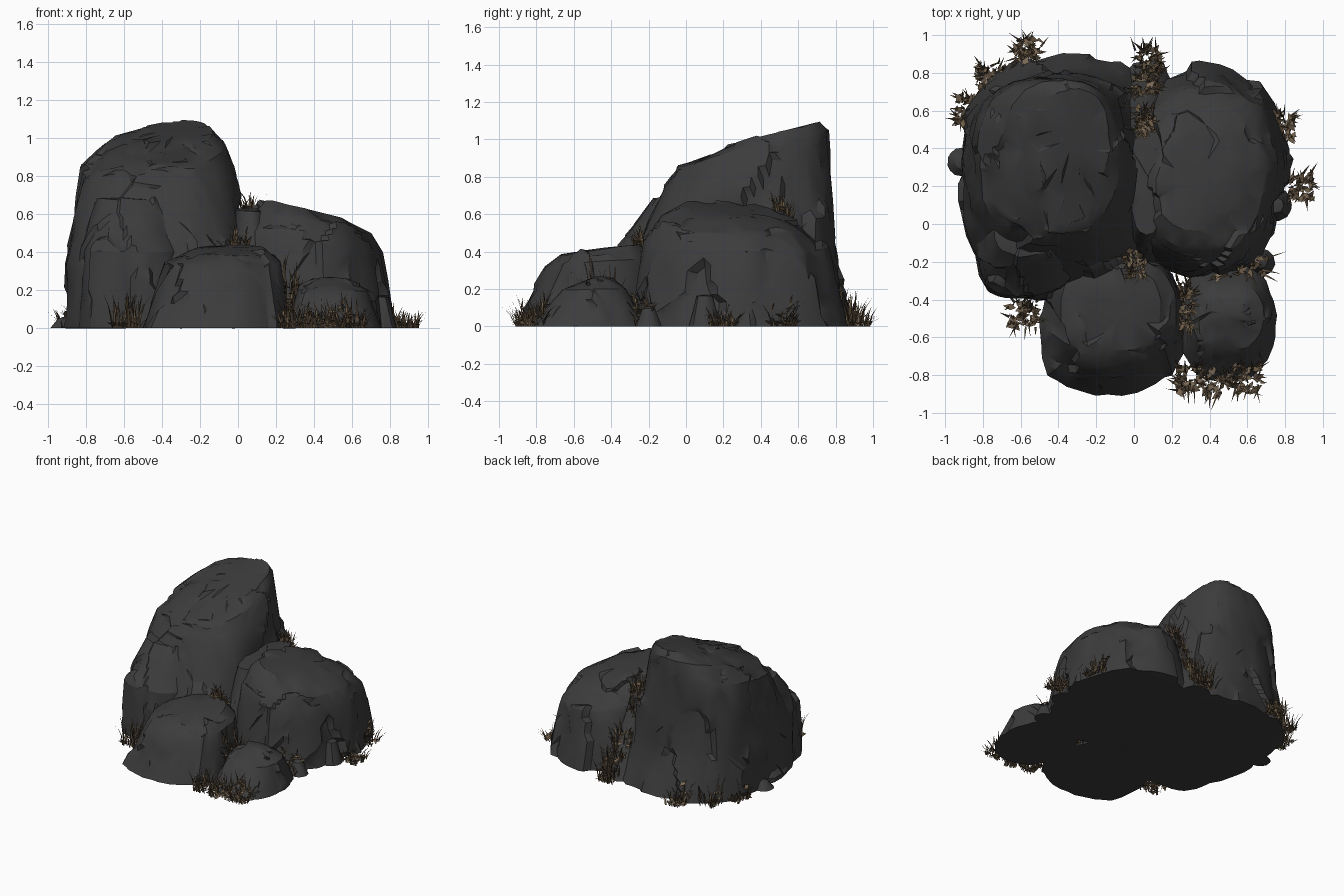
import bpy, bmesh, math, random
from mathutils import Vector, noise
from mathutils.bvhtree import BVHTree

random.seed(7)
cube = bpy.data.objects.get("Cube")
if cube:
    bpy.data.objects.remove(cube)


def material(name, rgb):
    m = bpy.data.materials.new(name)
    m.use_nodes = True
    m.diffuse_color = (*rgb, 1)
    bsdf = m.node_tree.nodes["Principled BSDF"]
    bsdf.inputs["Base Color"].default_value = (*rgb, 1)
    bsdf.inputs["Roughness"].default_value = 0.9
    return m


STONE = material("dark stone", (0.045, 0.045, 0.046))
GRASS = [material("dry grass", (0.15, 0.105, 0.062)),
         material("dark dry grass", (0.085, 0.06, 0.036)),
         material("dead leaf", (0.19, 0.138, 0.09))]
trees = []      # surfaces that grass can stand on


def finish(name, bm, mats):
    mesh = bpy.data.meshes.new(name)
    bm.to_mesh(mesh)
    bm.free()
    obj = bpy.data.objects.new(name, mesh)
    bpy.context.collection.objects.link(obj)
    for m in mats:
        mesh.materials.append(m)
    return obj


def chisel(p, size, seed):
    """Tilted facet offset: each noise cell gets its own slanted plane."""
    q = Vector((p.x, p.y, p.z * 0.4)) / size + Vector((seed, seed * 2, seed * 3))
    q += noise.noise_vector(q * 0.8) * 0.35
    cell = noise.voronoi(q)[1][0]
    tilt = noise.cell_vector(cell * 9.7) - Vector((0.5, 0.5, 0.5))
    return (q - cell).dot(tilt) + 0.35 * tilt.z


def blend(a, b, t):
    return [u + (v - u) * t for u, v in zip(a, b)]


def rock(name, rings, tilt=(0, 0), power=2.5, rough=0.04, seed=1, sides=72, steps=10):
    """Loft of rounded sections (z, x0, x1, y0, y1), slanted on top and chiselled."""
    top, x0, x1, y0, y1 = rings[-1]
    cx, cy = (x0 + x1) / 2, (y0 + y1) / 2
    sections = []
    for a, b in zip(rings, rings[1:]):
        sections += [(blend(a, b, i / steps), 1) for i in range(steps)]
    for f in (1, 0.7, 0.3):       # close the crown
        peak = (top + 0.012, cx, cx, cy, cy)
        sections.append((blend(peak, rings[-1], f), f * f))
    bm = bmesh.new()
    loops = []
    for (z, x0, x1, y0, y1), strength in sections:
        loop = []
        for k in range(sides):
            a = math.tau * k / sides
            c, s = math.cos(a), math.sin(a)
            r = (abs(c) ** power + abs(s) ** power) ** (-1 / power) / 2
            p = Vector(((x0 + x1) / 2 + c * r * (x1 - x0), (y0 + y1) / 2 + s * r * (y1 - y0), z))
            w = min(1, z / top) ** 2
            p.z += w * (tilt[0] * (p.x - cx) + tilt[1] * (p.y - cy))
            d = rough * strength * (1.6 * chisel(p, 0.28, seed) + 0.4 * chisel(p, 0.12, seed + 5))
            p += (Vector((c, s, 0)) * (1 - 0.6 * w) + Vector((0, 0, 0.6 * w))) * d
            p.z = max(0, p.z) if z > 0 else 0
            loop.append(bm.verts.new(p))
        loops.append(loop)
    for lo, hi in zip(loops, loops[1:]):
        for k in range(sides):
            n = (k + 1) % sides
            bm.faces.new((lo[k], lo[n], hi[n], hi[k]))
    bm.faces.new(loops[0][::-1])
    bm.faces.new(loops[-1])
    bmesh.ops.triangulate(bm, faces=bm.faces[:])
    obj = finish(name, bm, [STONE])
    # Merge nearly flat areas into large angular facets
    mod = obj.modifiers.new("facets", 'DECIMATE')
    mod.ratio = 0.2
    bpy.ops.object.select_all(action='DESELECT')
    bpy.context.view_layer.objects.active = obj
    obj.select_set(True)
    bpy.ops.object.modifier_apply(modifier=mod.name)
    bpy.ops.object.shade_smooth_by_angle(angle=math.radians(28))
    trees.append(BVHTree.FromPolygons([v.co for v in obj.data.vertices],
                                      [p.vertices[:] for p in obj.data.polygons]))


# Main boulders
rock("tall_boulder", [(0, -.91, .14, -.38, .91), (.35, -.91, .07, -.35, .8),
                      (.85, -.81, -.04, -.12, .77), (.97, -.68, -.09, -.03, .76),
                      (1.02, -.5, -.14, .2, .71)],
     tilt=(.02, .27), power=2.6, rough=.05, seed=3, sides=88)
rock("shoulder_boulder", [(0, -.84, -.3, -.4, .2), (.4, -.82, -.3, -.37, .2),
                          (.68, -.74, -.4, -.17, .15)], power=2.8, seed=33)
rock("side_boulder", [(0, -.05, .82, -.31, .84), (.45, 0, .75, -.22, .74),
                      (.56, .05, .69, -.15, .63), (.62, .12, .54, -.04, .45)],
     tilt=(-.22, -.08), power=2.15, rough=.05, seed=11)
rock("gully_stone", [(0, -.12, .25, -.22, .88), (.62, -.02, .16, -.06, .52)], seed=51)
rock("front_boulder", [(0, -.5, .27, -.92, -.15), (.34, -.38, .22, -.75, -.18),
                       (.41, -.24, .14, -.67, -.24)], tilt=(.02, .12), seed=19)
rock("small_boulder", [(0, .24, .75, -.83, -.21), (.2, .31, .69, -.67, -.32),
                       (.26, .38, .58, -.54, -.39)], seed=27, sides=56)

# Loose stones around the foot: x, y, height
for i, (x, y, h) in enumerate([(.67, -.2, .1), (.77, .32, .13), (.75, .1, .16), (-.91, .33, .05)]):
    r = .08
    rock("loose_stone_%d" % (i + 1),
         [(0, x - r, x + r, y - r, y + r), (h, x - r / 2, x + r / 2, y - r / 2, y + r / 2)],
         power=2, rough=.02, seed=40 + i, sides=20, steps=4)


def ground(x, y):
    hits = [t.ray_cast(Vector((x, y, 3)), Vector((0, 0, -1)))[0] for t in trees]
    return max([h.z for h in hits if h] + [0])


def blade(bm, root, lean, height, width):
    side = Vector((-lean.y, lean.x, 0)).normalized() * width
    mid = root + lean * .4 + Vector((0, 0, height * .6))
    tip = root + lean + Vector((0, 0, height))
    v = [bm.verts.new(p) for p in (root - side, root + side, mid + side * .7, mid - side * .7, tip)]
    shade = random.choice((0, 0, 1))
    for f in (v[:4], (v[3], v[2], v[4])):
        bm.faces.new(f).material_index = shade


def leaf(bm, p, size):
    a = random.uniform(0, math.tau)
    u = Vector((math.cos(a), math.sin(a), random.uniform(-.5, .5))) * size
    w = Vector((-math.sin(a), math.cos(a), random.uniform(-.5, .5))) * size * .5
    pts = (p - u, p - u * .2 + w, p + u, p - u * .1 - w)
    bm.faces.new([bm.verts.new(q) for q in pts]).material_index = random.choice((0, 1, 2))


def tuft(name, x, y, height, highest_root, sx=.07, sy=.07, count=60):
    bm = bmesh.new()
    for k in range(count):
        px, py = x + random.uniform(-sx, sx), y + random.uniform(-sy, sy)
        z = ground(px, py)
        if z > highest_root:
            continue
        a = random.uniform(0, math.tau)
        lean = Vector((px - x, py - y, 0)) * .4
        lean += Vector((math.cos(a), math.sin(a), 0)) * random.uniform(.01, .06)
        blade(bm, Vector((px, py, z)), lean, height * random.uniform(.3, 1),
              random.uniform(.004, .008))
        if k % 2:
            leaf(bm, Vector((px, py, z + .02)), random.uniform(.02, .04))
    finish(name, bm, GRASS)


# Dry grass around the foot: x, y, height
for i, (x, y, h) in enumerate([(-.59, -.48, .2), (.3, -.82, .17), (.45, -.84, .12), (.6, -.82, .12),
                               (.88, .2, .1), (.78, .52, .12), (-.76, .78, .15),
                               (-.56, .91, .13), (-.87, .6, .12)]):
    tuft("foot_grass_%d" % (i + 1), x, y, h, .13)
# Dry grass in the clefts between boulders
tuft("front_cleft_grass", .27, -.42, .18, .25, sx=.04, sy=.13)
tuft("side_cleft_grass", .57, -.23, .1, .25, sx=.14, sy=.05)
tuft("middle_cleft_grass", .01, -.21, .12, .6, sx=.05)
tuft("gully_foot_grass", .07, .86, .2, .4)
tuft("gully_slope_grass", .06, .74, .16, .58)
tuft("gully_top_grass", .06, .54, .12, .72, sx=.04)
